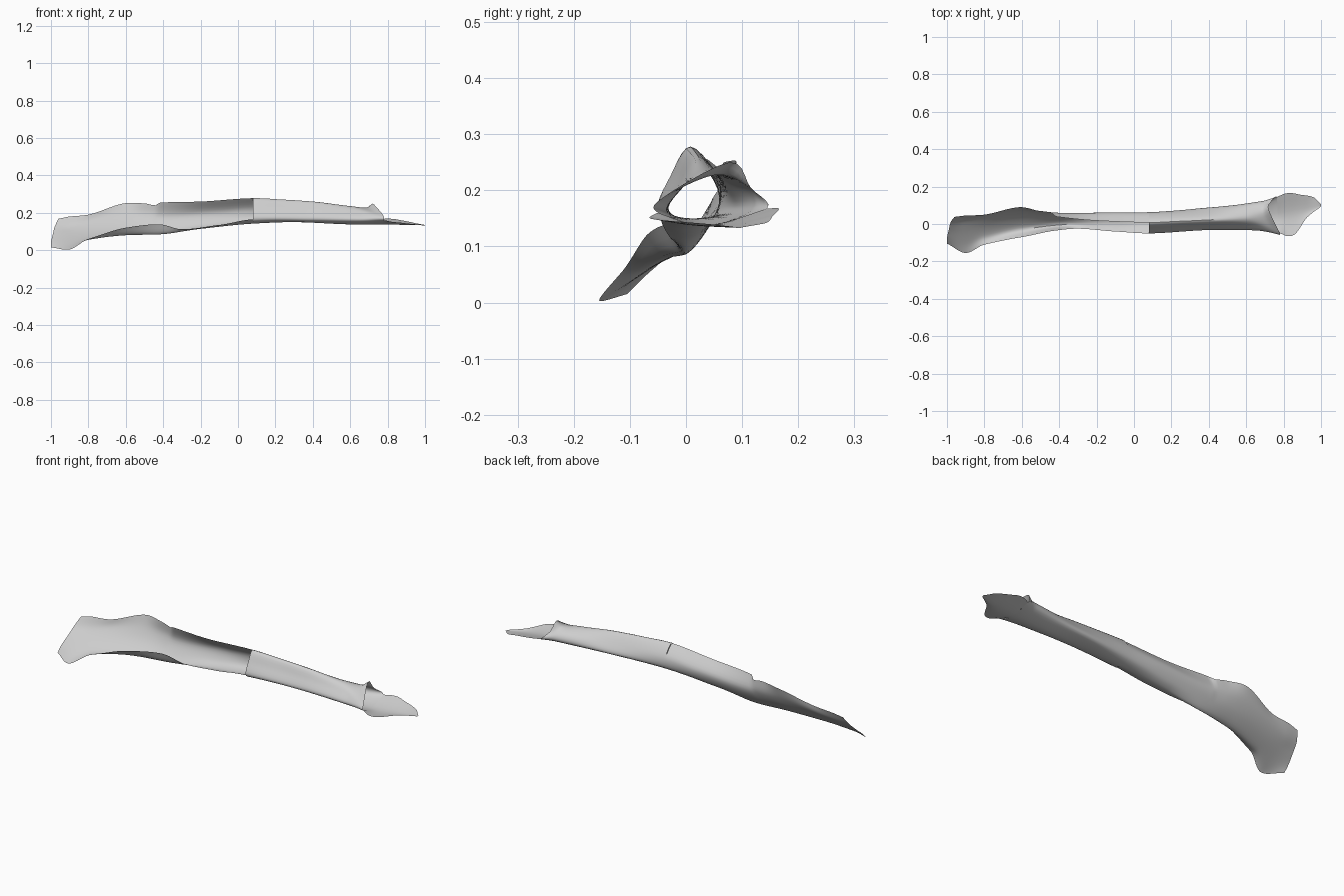
import bpy
import math

old_cube = bpy.data.objects.get("Cube")
if old_cube:
    bpy.data.objects.remove(old_cube, do_unlink=True)

# One bone colour
bone = bpy.data.materials.new("bone_grey")
bone.use_nodes = True
bone.diffuse_color = (0.62, 0.62, 0.62, 1)
bone.node_tree.nodes["Principled BSDF"].inputs["Base Color"].default_value = bone.diffuse_color

# Long rails running from the broad broken end to the thin tip (x, y, z)
front = [(-1, -.105, .015), (-.9, -.155, .004), (-.8, -.11, .06), (-.6, -.07, .12),
         (-.42, -.035, .138), (-.3, -.025, .112), (-.1, -.04, .135), (.08, -.05, .165),
         (.4, -.032, .165), (.65, -.033, .16), (.78, -.05, .16), (.82, -.065, .152),
         (.86, -.055, .148), (.93, .04, .14), (.99, .085, .135)]
keel = [(-1, -.075, .045), (-.9, -.105, .032), (-.8, -.07, .058), (-.6, -.03, .08),
        (-.4, -.005, .086), (-.2, .005, .115), (.08, 0, .142), (.3, .01, .15),
        (.6, .03, .138), (.8, .04, .137), (1, .095, .133)]
back = [(-.99, -.03, .085), (-.9, -.03, .085), (-.6, .03, .125), (-.4, .035, .125),
        (-.2, .042, .14), (.08, .055, .16), (.4, .085, .165), (.7, .118, .165),
        (.82, .165, .168), (.9, .155, .155), (.96, .143, .142), (1, .105, .135)]
flank = [(-.98, .01, .125), (-.9, .02, .13), (-.6, .07, .19), (-.4, .06, .185),
         (-.1, .06, .205), (.08, .058, .22), (.4, .07, .21), (.73, .115, .205)]
ridge = [(-.96, .038, .168), (-.9, .045, .18), (-.8, .05, .19), (-.61, .09, .25),
         (-.5, .068, .25), (-.44, .058, .24), (-.42, .04, .254), (-.2, .018, .26),
         (.08, .008, .278), (.25, .015, .27), (.4, .022, .26), (.6, .035, .236),
         (.69, .055, .228), (.72, .078, .25)]
brow = [(.08, -.028, .225), (.4, -.01, .215), (.65, -.01, .2), (.775, -.04, .188)]


def hermite(a, b, da, db, t):
    """Cubic blend between two values with given slopes."""
    return ((2*t**3 - 3*t*t + 1) * a + (t**3 - 2*t*t + t) * da
            + (3*t*t - 2*t**3) * b + (t**3 - t*t) * db)


def rail_point(rail, x):
    """Point on a rail at the given x."""
    last = len(rail) - 1
    i = next((k for k in range(last) if x <= rail[k + 1][0]), last - 1)
    p, a, b, q = rail[max(i - 1, 0)], rail[i], rail[i + 1], rail[min(i + 2, last)]
    span = b[0] - a[0]
    t = min(max((x - a[0]) / span, 0), 1)
    values = [x]
    for c in (1, 2):
        # Gentle slopes keep narrow notches from overshooting
        da = 0.8 * span * (b[c] - p[c]) / (b[0] - p[0])
        db = 0.8 * span * (q[c] - a[c]) / (q[0] - a[0])
        values.append(hermite(a[c], b[c], da, db, t))
    return values


def section(points, closed, cuts):
    """Rounded cross-section through one point from each rail."""
    n = len(points)
    result = []
    for k in range(n if closed else n - 1):
        if closed:
            p, a, b, q = (points[(k + d) % n] for d in (-1, 0, 1, 2))
        else:
            p, a, b, q = (points[min(max(k + d, 0), n - 1)] for d in (-1, 0, 1, 2))
        for s in range(cuts):
            result.append([hermite(a[c], b[c], (b[c] - p[c]) / 2, (q[c] - a[c]) / 2, s / cuts)
                           for c in range(3)])
    if not closed:
        result.append(points[-1])
    return result


def loft(name, rails, starts, ends, steps, closed=False, cuts=5):
    """Thin sheet stretched across the rails."""
    verts, faces = [], []
    for i in range(steps + 1):
        t = i / steps
        row = section([rail_point(r, s + (e - s) * t)
                       for r, s, e in zip(rails, starts, ends)], closed, cuts)
        verts += row
    width = len(row)
    for i in range(steps):
        for j in range(width if closed else width - 1):
            k = (j + 1) % width
            faces.append((i*width + j, i*width + k, (i + 1)*width + k, (i + 1)*width + j))
    mesh = bpy.data.meshes.new(name)
    mesh.from_pydata(verts, [], faces)
    mesh.materials.append(bone)
    obj = bpy.data.objects.new(name, mesh)
    bpy.context.collection.objects.link(obj)
    bpy.ops.object.select_all(action='DESELECT')
    obj.select_set(True)
    bpy.context.view_layer.objects.active = obj
    bpy.ops.object.shade_smooth_by_angle(angle=math.radians(40))
    return obj


break_x = .08

# Open channel that flattens into the broad broken end
channel = [front, keel, back, flank, ridge]
loft("open_channel", channel, [r[0][0] for r in channel], [break_x] * 5, 90)

# Closed hollow shaft with a ragged far end
shaft = channel + [brow]
shaft_ends = [.78, .77, .765, .73, .72, .775]
loft("hollow_shaft", shaft, [break_x] * 6, shaft_ends, 60, closed=True)

# Thin tongue that continues the underside to the tip
tongue = [front, keel, back]
loft("thin_tongue", tongue, shaft_ends[:3], [r[-1][0] for r in tongue], 24)
